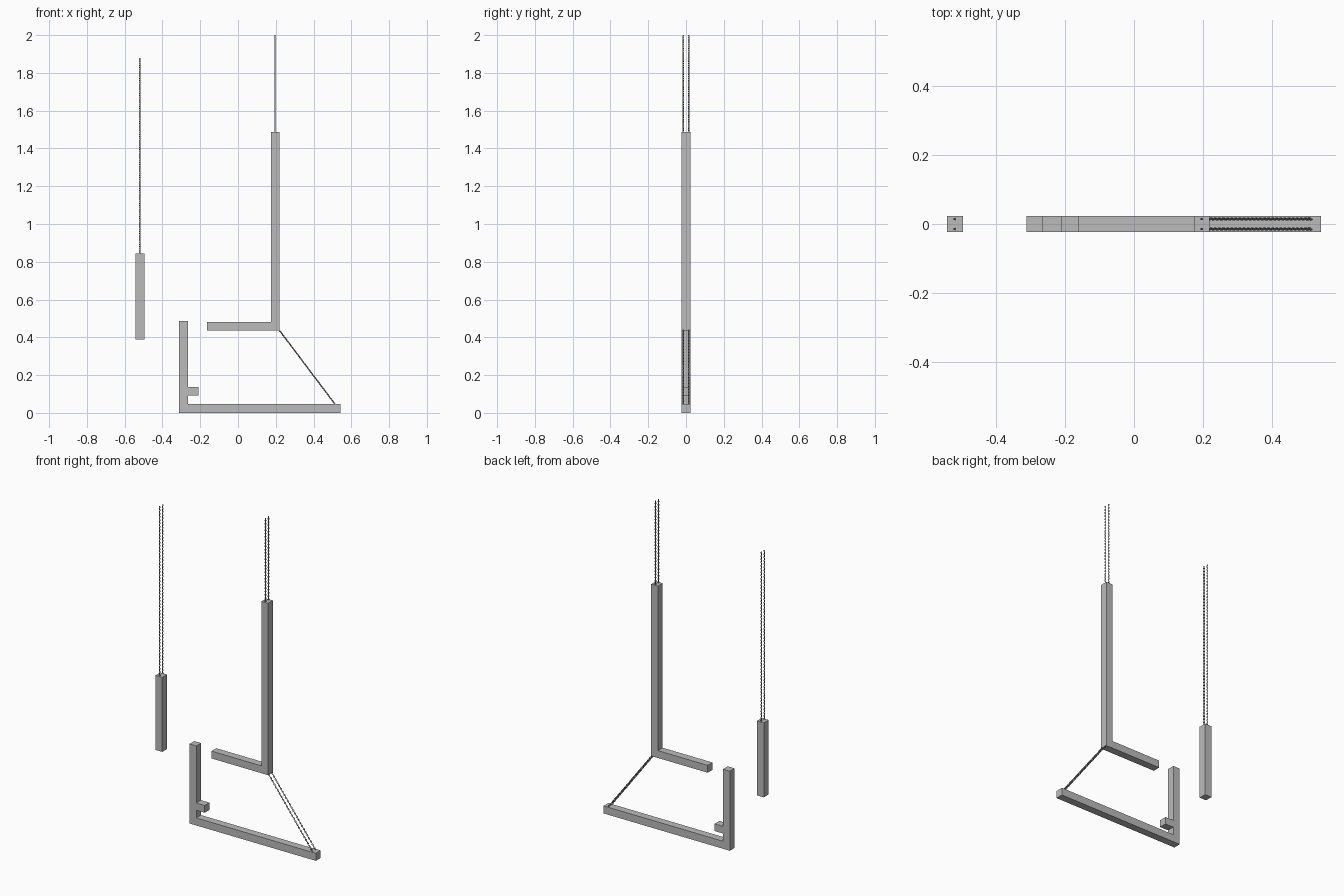
import bpy, bmesh, math
from mathutils import Vector, Matrix

if "Cube" in bpy.data.objects:
    bpy.data.objects.remove(bpy.data.objects["Cube"])

HALF = 0.023        # half the bar thickness in y
CHAIN_Y = 0.0145    # chains run in pairs at +-y


def material(name, value):
    mat = bpy.data.materials.new(name)
    mat.diffuse_color = (value, value, value, 1)
    mat.use_nodes = True
    mat.node_tree.nodes["Principled BSDF"].inputs["Base Color"].default_value = mat.diffuse_color
    return mat


BAR_GREY = material("bar_grey", 0.5)
CHAIN_GREY = material("chain_grey", 0.3)


def finish(name, bm, mat, smooth=False):
    mesh = bpy.data.meshes.new(name)
    bmesh.ops.recalc_face_normals(bm, faces=bm.faces)
    bm.to_mesh(mesh)
    bm.free()
    mesh.materials.append(mat)
    if smooth:
        mesh.shade_smooth()
    obj = bpy.data.objects.new(name, mesh)
    bpy.context.collection.objects.link(obj)


def bar(name, profile):
    """Extrude an (x, z) outline through the bar thickness."""
    bm = bmesh.new()
    face = bm.faces.new([bm.verts.new((x, -HALF, z)) for x, z in profile])
    ext = bmesh.ops.extrude_face_region(bm, geom=[face])
    moved = [v for v in ext["geom"] if isinstance(v, bmesh.types.BMVert)]
    bmesh.ops.translate(bm, verts=moved, vec=(0, 2 * HALF, 0))
    finish(name, bm, BAR_GREY)


def add_link(bm, mat, length, width, wire, steps=12, sides=6):
    """One oval chain link, long along local z, lying in local xz."""
    r = width / 2 - wire
    straight = length / 2 - wire - r
    rings = []
    for i in range(steps):
        a = 2 * math.pi * (i + 0.5) / steps
        out = Vector((math.cos(a), 0, math.sin(a)))
        centre = out * r + Vector((0, 0, math.copysign(straight, out.z)))
        ring = []
        for j in range(sides):
            b = 2 * math.pi * j / sides
            p = centre + out * (wire * math.cos(b)) + Vector((0, wire * math.sin(b), 0))
            ring.append(bm.verts.new(mat @ p))
        rings.append(ring)
    for i in range(steps):
        a, b = rings[i], rings[(i + 1) % steps]
        for j in range(sides):
            k = (j + 1) % sides
            bm.faces.new((a[j], a[k], b[k], b[j]))


def chain_pair(name, start, end, length=0.0135, width=0.0095, wire=0.0018):
    """Two parallel chains of alternating links between (x, z) points."""
    for side, y in (("front", -CHAIN_Y), ("back", CHAIN_Y)):
        a, b = Vector((start[0], y, start[1])), Vector((end[0], y, end[1]))
        d = b - a
        n = round((d.length - length) / (length - 2 * wire)) + 1
        pitch = (d.length - length) / (n - 1)
        turn = d.to_track_quat('Z', 'Y').to_matrix().to_4x4()
        bm = bmesh.new()
        for i in range(n):
            pos = a + d.normalized() * (length / 2 + i * pitch)
            spin = Matrix.Rotation(math.pi / 4 + math.pi / 2 * (i % 2), 4, 'Z')
            add_link(bm, Matrix.Translation(pos) @ turn @ spin, length, width, wire)
        finish(f"{name}_{side}", bm, CHAIN_GREY, True)


# Hanging counterweight bar
bar("hanging_bar", [(-0.542, 0.388), (-0.496, 0.388), (-0.496, 0.843), (-0.542, 0.843)])

# Lower L-shaped frame with short peg
bar("lower_frame", [(-0.312, 0), (0.542, 0), (0.542, 0.046), (-0.266, 0.046),
                    (-0.266, 0.093), (-0.209, 0.093), (-0.209, 0.137),
                    (-0.266, 0.137), (-0.266, 0.486), (-0.312, 0.486)])

# Upper L-shaped frame
bar("upper_frame", [(-0.163, 0.437), (0.219, 0.437), (0.219, 1.487),
                    (0.174, 1.487), (0.174, 0.482), (-0.163, 0.482)])

# Chains
chain_pair("hanging_bar_chain", (-0.52, 0.84), (-0.52, 1.88))
chain_pair("upper_chain", (0.196, 1.484), (0.196, 2.0))
chain_pair("brace_chain", (0.516, 0.043), (0.217, 0.44))
